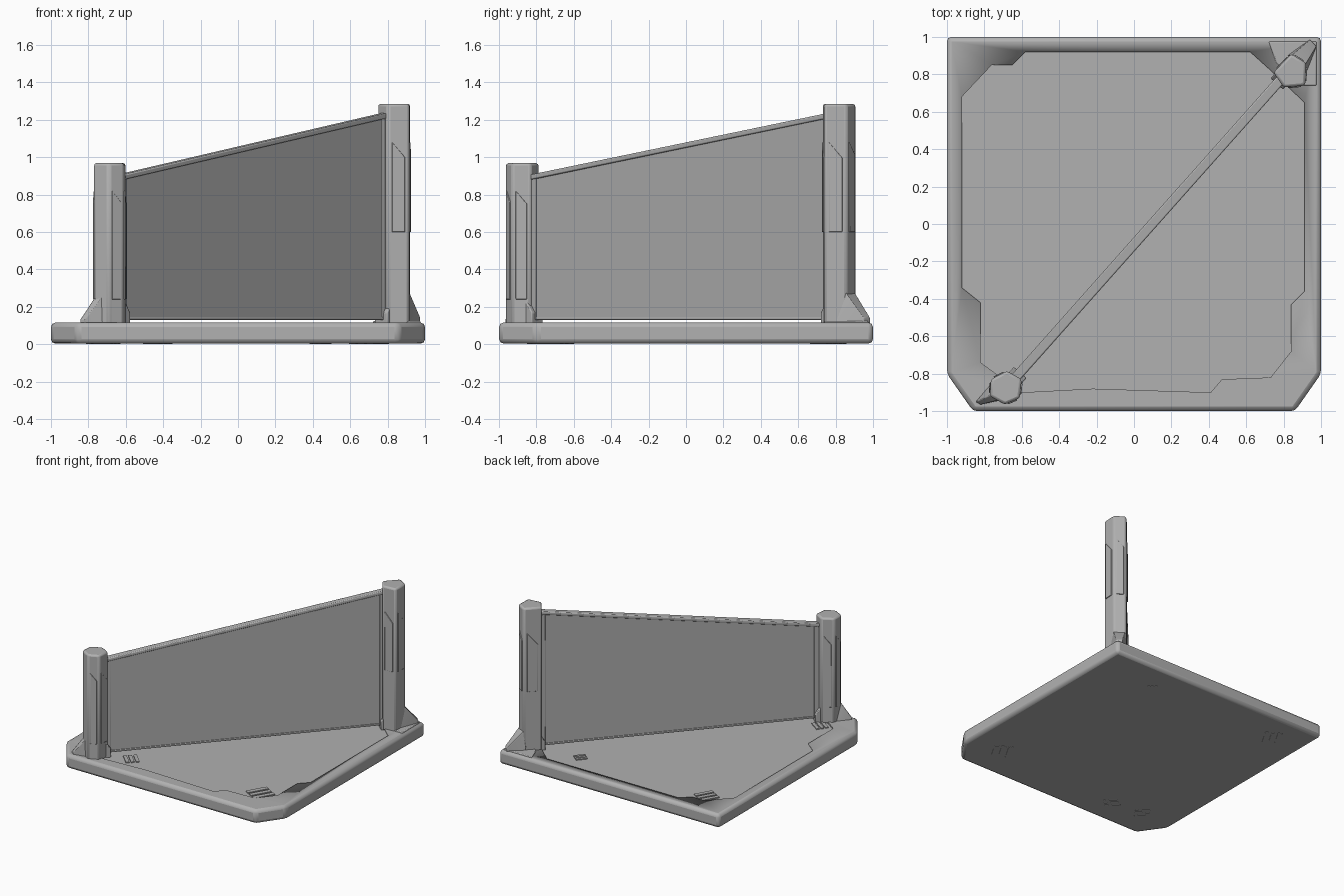
import bpy, bmesh, math
from mathutils import Vector, Matrix

cube = bpy.data.objects.get("Cube")
if cube:
    bpy.data.objects.remove(cube, do_unlink=True)

grey = bpy.data.materials.new("plain_grey")
grey.use_nodes = True
grey.diffuse_color = (0.44, 0.44, 0.44, 1)
grey.node_tree.nodes["Principled BSDF"].inputs["Base Color"].default_value = (0.44, 0.44, 0.44, 1)


def finish(name, bm, bevel=0.0):
    bmesh.ops.recalc_face_normals(bm, faces=bm.faces)
    mesh = bpy.data.meshes.new(name)
    bm.to_mesh(mesh)
    bm.free()
    mesh.materials.append(grey)
    ob = bpy.data.objects.new(name, mesh)
    bpy.context.collection.objects.link(ob)
    if bevel:
        mod = ob.modifiers.new("soft_edges", "BEVEL")
        mod.width, mod.segments, mod.limit_method = bevel, 2, "ANGLE"
    bpy.ops.object.select_all(action="DESELECT")
    ob.select_set(True)
    bpy.context.view_layer.objects.active = ob
    bpy.ops.object.shade_smooth_by_angle(angle=math.radians(25))
    return ob


def prism(name, pts, low, high, bevel=0.0, matrix=None):
    """Extrude a flat outline between two heights, then place it."""
    bm = bmesh.new()
    face = bm.faces.new([bm.verts.new((x, y, low)) for x, y in pts])
    new = bmesh.ops.extrude_face_region(bm, geom=[face])["geom"]
    bmesh.ops.translate(bm, vec=(0, 0, high - low),
                        verts=[v for v in new if isinstance(v, bmesh.types.BMVert)])
    if matrix:
        bm.transform(matrix)
    return finish(name, bm, bevel)


def hull(name, pts, bevel=0.0):
    bm = bmesh.new()
    for p in pts:
        bm.verts.new(p)
    bmesh.ops.convex_hull(bm, input=bm.verts)
    return finish(name, bm, bevel)


def upright(a, b):
    """Frame with x from a to b, y up and z outward."""
    x = Vector((b[0] - a[0], b[1] - a[1], 0)).normalized()
    up = Vector((0, 0, 1))
    m = Matrix((x, up, x.cross(up))).transposed().to_4x4()
    m.translation = (a[0], a[1], 0)
    return m


# Base with clipped front corners and a stepped sunken floor
FLOOR, RIM = 0.104, 0.116
base = prism("base", [(-1, 1), (1, 1), (1, -.8), (.86, -1), (-.86, -1), (-1, -.8)],
             0.003, RIM, 0.025)
recess = prism("floor_cutter", [
    (-.92, .68), (-.76, .85), (-.65, .85), (-.58, .92), (.62, .92), (.72, .83),
    (.91, .65), (.91, -.36), (.84, -.43), (.84, -.68), (.73, -.82), (.47, -.83),
    (.41, -.9), (-.22, -.88), (-.6, -.9), (-.82, -.74), (-.82, -.42), (-.92, -.34)],
    FLOOR, 0.3)
cut = base.modifiers.new("sunken_floor", "BOOLEAN")
cut.operation, cut.solver, cut.object = "DIFFERENCE", "EXACT", recess
bpy.context.view_layer.objects.active = base
for mod in list(base.modifiers):
    if mod.type in {"BEVEL", "BOOLEAN"}:
        bpy.ops.object.modifier_apply(modifier=mod.name)
bpy.data.objects.remove(recess, do_unlink=True)

# Slatted vents, showing on the floor and the underside
for x, y, size, angle in [(-.72, .76, .15, 60), (.44, .74, .09, 50), (-.7, -.74, .11, -35),
                          (-.43, -.77, .12, -45), (.7, -.71, .17, 60)]:
    turn = Matrix.Translation((x, y, 0)) @ Matrix.Rotation(math.radians(angle), 4, "Z")
    for i in (-1, 0, 1):
        h, w, mid = size / 2, size * .11, i * size * .32
        slat = [(-h, mid - w), (h, mid - w), (h, mid + w), (-h, mid + w)]
        prism("vent_slat", slat, 0, FLOOR + .008, 0, turn)

# Corner posts, each with thin raised panels on its outer sides
short_outline = [(-.69, -.965), (-.61, -.93), (-.60, -.83), (-.68, -.785), (-.765, -.83), (-.77, -.92)]
tall_outline = [(.745, .81), (.80, .73), (.915, .74), (.92, .86), (.84, .91)]


def post(name, pts, top, panel_low, panel_high, sides):
    prism(name, pts, 0.1, top, 0.014)
    for i in sides:
        a, b = pts[i], pts[(i + 1) % len(pts)]
        w = math.dist(a, b)
        panel = [(w * .2, panel_low), (w * .8, panel_low), (w * .8, panel_high - w * .7),
                 (w * .2, panel_high)]
        prism(name + "_panel", panel, -.004, .006, 0.003, upright(a, b))


post("short_post", short_outline, .968, .24, .82, (0, 1, 3, 4))
post("tall_post", tall_outline, 1.285, .6, 1.08, (1, 2, 3, 4))

# Corner plate and pointed braces behind the posts
prism("corner_plate", [(.72, .975), (.975, .975), (.975, .74), (.9, .74), (.76, .86)],
      .09, .124, .006)
hull("tall_post_brace", [(.84, .9, .28), (.915, .85, .28), (.94, .985, .11), (.975, .95, .11),
                         (.82, .9, .11), (.91, .78, .11), (.94, .985, .14), (.975, .95, .14)], .005)
hull("short_post_brace", [(-.76, -.91, .26), (-.72, -.94, .26), (-.845, -.95, .11),
                          (-.82, -.965, .11), (-.76, -.85, .11), (-.7, -.94, .11),
                          (-.845, -.95, .13), (-.82, -.965, .13)], .005)

# Diagonal wall with a sloping top, held in a slim frame
start, end = (-.645, -.835), (.8, .79)
run = math.dist(start, end)
wall = upright(start, end)
LOW, SHORT, TALL = .132, .885, 1.222
prism("wall", [(0, LOW), (run, LOW), (run, TALL), (0, SHORT)], -.014, .014, 0, wall)
prism("wall_top_rail", [(0, SHORT - .01), (run, TALL - .01), (run, TALL + .018), (0, SHORT + .018)],
      -.026, .026, .007, wall)
prism("wall_bottom_rail", [(0, LOW - .002), (run, LOW - .002), (run, LOW + .014), (0, LOW + .014)],
      -.018, .018, .003, wall)
for name, x, top in (("short_end_strip", 0, SHORT), ("tall_end_strip", run - .06, TALL - .015)):
    prism(name, [(x, LOW), (x + .06, LOW), (x + .06, top), (x, top)], -.02, .02, .004, wall)

# Wedge feet clamping the wall ends
for x, side in ((0, 1), (run, -1)):
    foot = [(x - side * .03, .1), (x + side * .055, .1), (x + side * .055, .17), (x, .25),
            (x - side * .03, .25)]
    prism("wall_foot", foot, -.045, .045, .006, wall)
